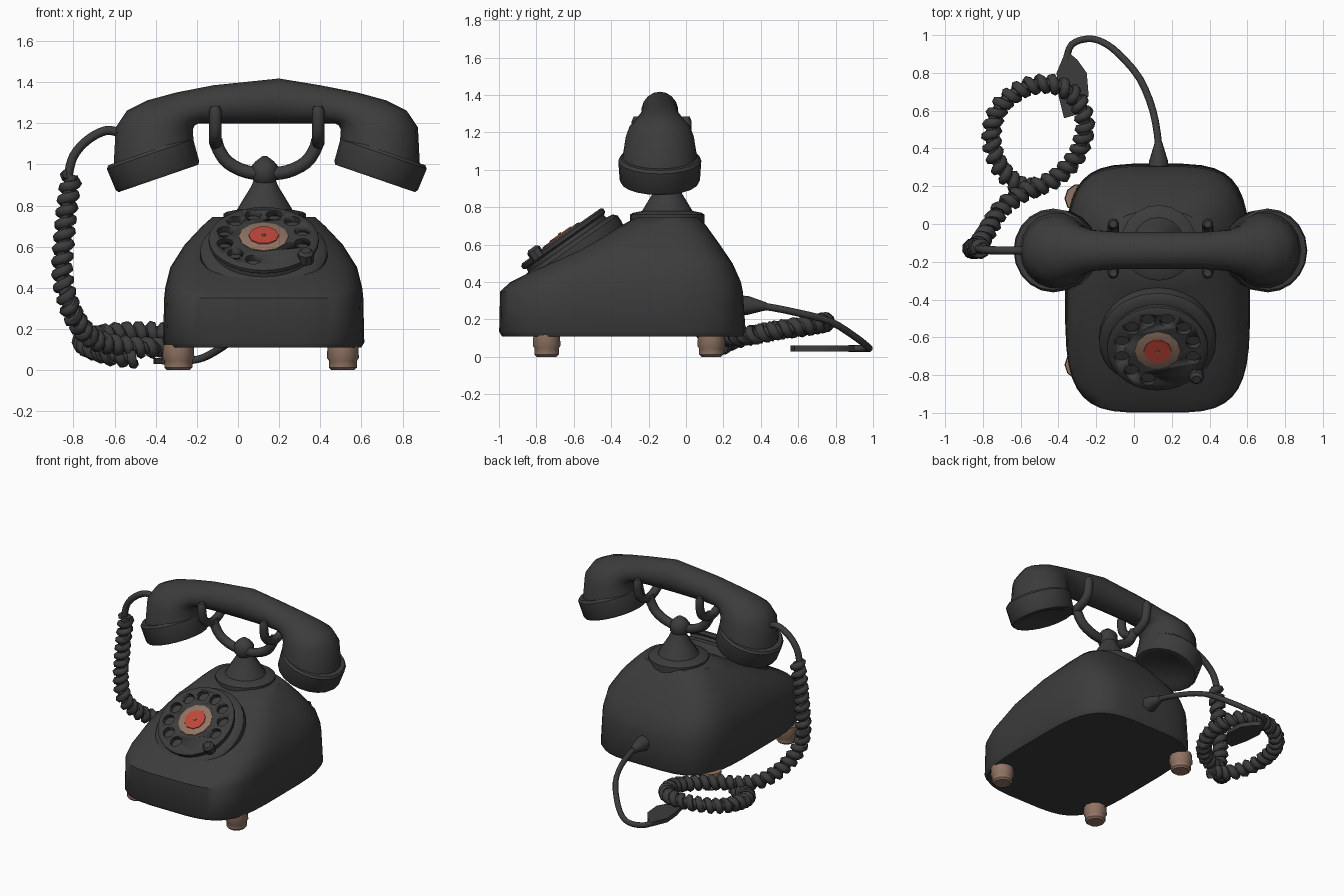
import bpy, bmesh, math
from mathutils import Vector, Matrix

if "Cube" in bpy.data.objects:
    bpy.data.objects.remove(bpy.data.objects["Cube"])


def material(name, rgb):
    m = bpy.data.materials.new(name)
    m.diffuse_color = (*rgb, 1)
    m.use_nodes = True
    m.node_tree.nodes["Principled BSDF"].inputs["Base Color"].default_value = m.diffuse_color
    return m


BLACK = material("charcoal", (0.045, 0.045, 0.046))
TAN = material("tan", (0.28, 0.175, 0.125))
RED = material("red", (0.52, 0.06, 0.04))
CX = 0.13  # centre line of the telephone


def finish(name, bm, mat, matrix=None, angle=40):
    bmesh.ops.recalc_face_normals(bm, faces=bm.faces)
    me = bpy.data.meshes.new(name)
    bm.to_mesh(me)
    bm.free()
    if matrix:
        me.transform(matrix)
    me.materials.append(mat)
    ob = bpy.data.objects.new(name, me)
    bpy.context.collection.objects.link(ob)
    bpy.ops.object.select_all(action='DESELECT')
    ob.select_set(True)
    bpy.context.view_layer.objects.active = ob
    bpy.ops.object.shade_smooth_by_angle(angle=math.radians(angle))
    return ob


def add_loft(bm, rings):
    vs = [[bm.verts.new(p) for p in r] for r in rings]
    n = len(vs[0])
    for a, b in zip(vs, vs[1:]):
        for i in range(n):
            j = (i + 1) % n
            bm.faces.new((a[i], a[j], b[j], b[i]))
    bm.faces.new(vs[0])
    bm.faces.new(vs[-1])


def loft(name, rings, mat, matrix=None, angle=40):
    bm = bmesh.new()
    add_loft(bm, rings)
    return finish(name, bm, mat, matrix, angle)


def circle(r, z, sides, x=0, y=0):
    return [Vector((x + r * math.cos(2 * math.pi * i / sides),
                    y + r * math.sin(2 * math.pi * i / sides), z)) for i in range(sides)]


def lathe(name, profile, sides, mat, matrix=None, angle=40):
    return loft(name, [circle(r, z, sides) for r, z in profile], mat, matrix, angle)


def spline(pts, steps):
    """Catmull-Rom resampling of a path."""
    p = [Vector(q) for q in pts]
    p = [2 * p[0] - p[1]] + p + [2 * p[-1] - p[-2]]
    out = []
    for a, b, c, d in zip(p, p[1:], p[2:], p[3:]):
        for s in range(steps):
            t = s / steps
            out.append(0.5 * (2 * b + (c - a) * t + (2 * a - 5 * b + 4 * c - d) * t * t
                              + (3 * b - a - 3 * c + d) * t ** 3))
    return out + [p[-2]]


def frames(path):
    """Sideways axes carried along a path without twist."""
    out, u = [], None
    for i, p in enumerate(path):
        t = (path[min(i + 1, len(path) - 1)] - path[max(i - 1, 0)]).normalized()
        u = t.orthogonal() if u is None else u - t * u.dot(t)
        u = u.normalized()
        out.append((p, u, t.cross(u)))
    return out


def tube(name, path, radius, mat, sides=8):
    rad = radius if isinstance(radius, list) else [radius] * len(path)
    rings = [[p + r * (u * math.cos(2 * math.pi * k / sides) + v * math.sin(2 * math.pi * k / sides))
              for k in range(sides)] for (p, u, v), r in zip(frames(path), rad)]
    return loft(name, rings, mat, angle=60)


# Housing: rounded sections stacked upwards (z, half width, front y, back y, squareness)
def section(z, hw, yf, yb, n, sides=40):
    ring = []
    for i in range(sides):
        a = 2 * math.pi * (i + 0.5) / sides
        c, s = math.cos(a), math.sin(a)
        ring.append(Vector((CX - 0.005 + hw * math.copysign(abs(c) ** (2 / n), c),
                            (yf + yb) / 2 + (yb - yf) / 2 * math.copysign(abs(s) ** (2 / n), s), z)))
    return ring


loft("housing", [section(*s) for s in (
    (0.11, 0.475, -0.985, 0.305, 4), (0.135, 0.49, -1.0, 0.32, 4), (0.35, 0.485, -0.995, 0.305, 4),
    (0.40, 0.48, -0.94, 0.295, 4), (0.50, 0.455, -0.74, 0.25, 4), (0.61, 0.385, -0.53, 0.175, 3.6),
    (0.70, 0.30, -0.35, 0.11, 3), (0.745, 0.25, -0.27, 0.07, 2.6))], BLACK)

# Feet
for name, x, y in (("front_left_foot", -0.29, -0.745), ("front_right_foot", 0.51, -0.745),
                   ("back_left_foot", -0.29, 0.135)):
    lathe(name, [(0.055, 0), (0.068, 0.012), (0.068, 0.045), (0.078, 0.06), (0.074, 0.125)], 10, TAN,
          Matrix.Translation((x, y, 0)))

# Dial, built flat and then tilted onto the sloping front
DIAL = Matrix.Translation((CX - 0.005, -0.60, 0.55)) @ Matrix.Rotation(math.radians(35), 4, 'X')
lathe("dial_base", [(0.29, -0.10), (0.31, 0.0), (0.31, 0.035), (0.29, 0.055), (0.255, 0.06), (0.25, 0.085)],
      28, BLACK, DIAL)
wheel = lathe("finger_wheel", [(0.255, 0.08), (0.268, 0.09), (0.268, 0.108), (0.255, 0.118)], 28, BLACK, DIAL)
bm = bmesh.new()
for k in range(10):
    a = math.radians(-15 + 30 * k)
    add_loft(bm, [circle(0.04, z, 10, 0.195 * math.cos(a), 0.195 * math.sin(a)) for z in (0.06, 0.14)])
cutter = finish("hole_cutter", bm, BLACK, DIAL)
cutter.hide_render = True
mod = wheel.modifiers.new("holes", 'BOOLEAN')
mod.operation, mod.solver, mod.object = 'DIFFERENCE', 'EXACT', cutter
bpy.context.view_layer.objects.active = wheel
bpy.ops.object.modifier_apply(modifier=mod.name)
bpy.data.objects.remove(cutter)
lathe("dial_card", [(0.12, 0.11), (0.12, 0.122), (0.11, 0.126)], 12, TAN, DIAL)
lathe("dial_centre", [(0.075, 0.12), (0.073, 0.131)], 10, RED, DIAL)
lathe("dial_pin", [(0.012, 0.125), (0.009, 0.137)], 8, TAN, DIAL)
lathe("finger_stop", [(0.04, 0.09), (0.04, 0.14), (0.025, 0.155)], 8, BLACK,
      DIAL @ Matrix.Translation((0.205, -0.165, 0)))

# Cradle: neck, knob and a two-armed fork with front and back horns
YC = -0.13
lathe("cradle_neck", [(0.20, 0.70), (0.20, 0.76), (0.185, 0.77), (0.135, 0.78), (0.105, 0.83),
                      (0.068, 0.89), (0.05, 0.93)], 20, BLACK, Matrix.Translation((CX, -0.10, 0)))
lathe("cradle_knob", [(0.045, 0.91), (0.066, 0.935), (0.066, 0.99), (0.045, 1.015), (0.012, 1.04)], 10, BLACK,
      Matrix.Translation((CX, -0.115, 0)))
half = [(0.10, 0.965), (0.19, 1.01), (0.235, 1.075), (0.248, 1.12)]
arms = [(-x, z) for x, z in reversed(half)] + [(0, 0.955)] + half
tube("cradle_arms", spline([(0.14 + x, YC, z) for x, z in arms], 3), 0.032, BLACK)
for side, sx in (("left", -1), ("right", 1)):
    horn = [(-0.13, 1.285), (-0.128, 1.21), (-0.10, 1.14), (0, 1.10), (0.10, 1.14), (0.128, 1.21), (0.13, 1.285)]
    path = spline([(0.14 + sx * 0.25, YC + y, z) for y, z in horn], 3)
    tube(side + "_horns", path, [0.02] + [0.03] * (len(path) - 2) + [0.02], BLACK)

# Handset: elliptical sections from inner point to outer point (x, z pairs) and half depth
HX, HY = 0.14, -0.14
left = [(-0.355, 1.10, -0.745, 0.985, 0.205), (-0.36, 1.17, -0.735, 1.18, 0.185), (-0.35, 1.19, -0.68, 1.262, 0.165),
        (-0.33, 1.20, -0.58, 1.312, 0.135), (-0.30, 1.20, -0.44, 1.35, 0.11), (-0.22, 1.20, -0.26, 1.385, 0.10)]
secs = left + [(0, 1.20, 0.06, 1.418, 0.10)] + [(-a, az, -b, bz, h) for a, az, b, bz, h in reversed(left)]


def ellipse(ax, az, bx, bz, h, sides=18):
    a, b = Vector((HX + ax, HY, az)), Vector((HX + bx, HY, bz))
    return [(a + b) / 2 + (b - a) / 2 * math.cos(2 * math.pi * k / sides)
            + Vector((0, h * math.sin(2 * math.pi * k / sides), 0)) for k in range(sides)]


loft("handset", [ellipse(*s) for s in secs], BLACK, angle=50)
for side, sx in (("left", -1), ("right", 1)):
    tilt = Matrix.Translation((HX + sx * 0.527, HY, 0.932)) @ Matrix.Rotation(sx * math.radians(-19), 4, 'Y')
    if sx > 0:
        tilt = Matrix.Translation((HX + sx * 0.527, HY, 0.932)) @ Matrix.Rotation(math.radians(19), 4, 'Y')
    else:
        tilt = Matrix.Translation((HX + sx * 0.527, HY, 0.932)) @ Matrix.Rotation(math.radians(-19), 4, 'Y')
    lathe(side + "_earpiece_cap", [(0.13, 0.02), (0.165, 0.0), (0.205, 0.0), (0.215, 0.015), (0.222, 0.125),
                                   (0.21, 0.14)], 20, BLACK, tilt)

# Cord from the handset: plain lead, then a long coil ending in a loop behind the housing
tube("handset_lead", spline([(-0.56, -0.14, 1.15), (-0.64, -0.14, 1.165), (-0.73, -0.14, 1.12), (-0.80, -0.135, 1.04),
                             (-0.83, -0.13, 0.93)], 4), 0.022, BLACK)
route = spline([(-0.81, -0.13, 0.95), (-0.83, -0.13, 0.80), (-0.845, -0.13, 0.65), (-0.855, -0.13, 0.48),
                (-0.83, -0.12, 0.34), (-0.78, -0.04, 0.23), (-0.70, 0.08, 0.15), (-0.58, 0.17, 0.12),
                (-0.42, 0.24, 0.11), (-0.30, 0.37, 0.12), (-0.26, 0.53, 0.15), (-0.31, 0.67, 0.17),
                (-0.43, 0.74, 0.185), (-0.58, 0.72, 0.18), (-0.71, 0.62, 0.16), (-0.755, 0.47, 0.14),
                (-0.72, 0.32, 0.11), (-0.62, 0.21, 0.075), (-0.50, 0.19, 0.06)], 24)
coil, travelled = [], 0
for i, (p, u, v) in enumerate(frames(route)):
    travelled += (p - route[i - 1]).length if i else 0
    a = 2 * math.pi * travelled / 0.06
    coil.append(p + 0.032 * (u * math.cos(a) + v * math.sin(a)))
tube("coiled_cord", coil, 0.025, BLACK, 6)
tube("coil_core", route[::6], 0.033, BLACK, 6)

# Line cord from the back, with its strain relief and flat junction plate
line = spline([(0.13, 0.30, 0.275), (0.13, 0.42, 0.27), (0.10, 0.60, 0.235), (0.03, 0.77, 0.19), (-0.08, 0.90, 0.11),
               (-0.17, 0.965, 0.06), (-0.25, 0.98, 0.045), (-0.33, 0.95, 0.045), (-0.36, 0.87, 0.045)], 3)
tube("line_cord", line, 0.019, BLACK)
tube("strain_relief", [Vector(q) for q in ((0.13, 0.29, 0.275), (0.13, 0.335, 0.275), (0.13, 0.43, 0.27))],
     [0.055, 0.05, 0.021], BLACK, 10)
plate = [(-0.36, 0.92), (-0.41, 0.80), (-0.40, 0.68), (-0.37, 0.56), (-0.30, 0.58), (-0.24, 0.68),
         (-0.25, 0.80), (-0.30, 0.87)]
loft("junction_plate", [[Vector((x, y, z)) for x, y in plate] for z in (0.03, 0.06)], BLACK)
